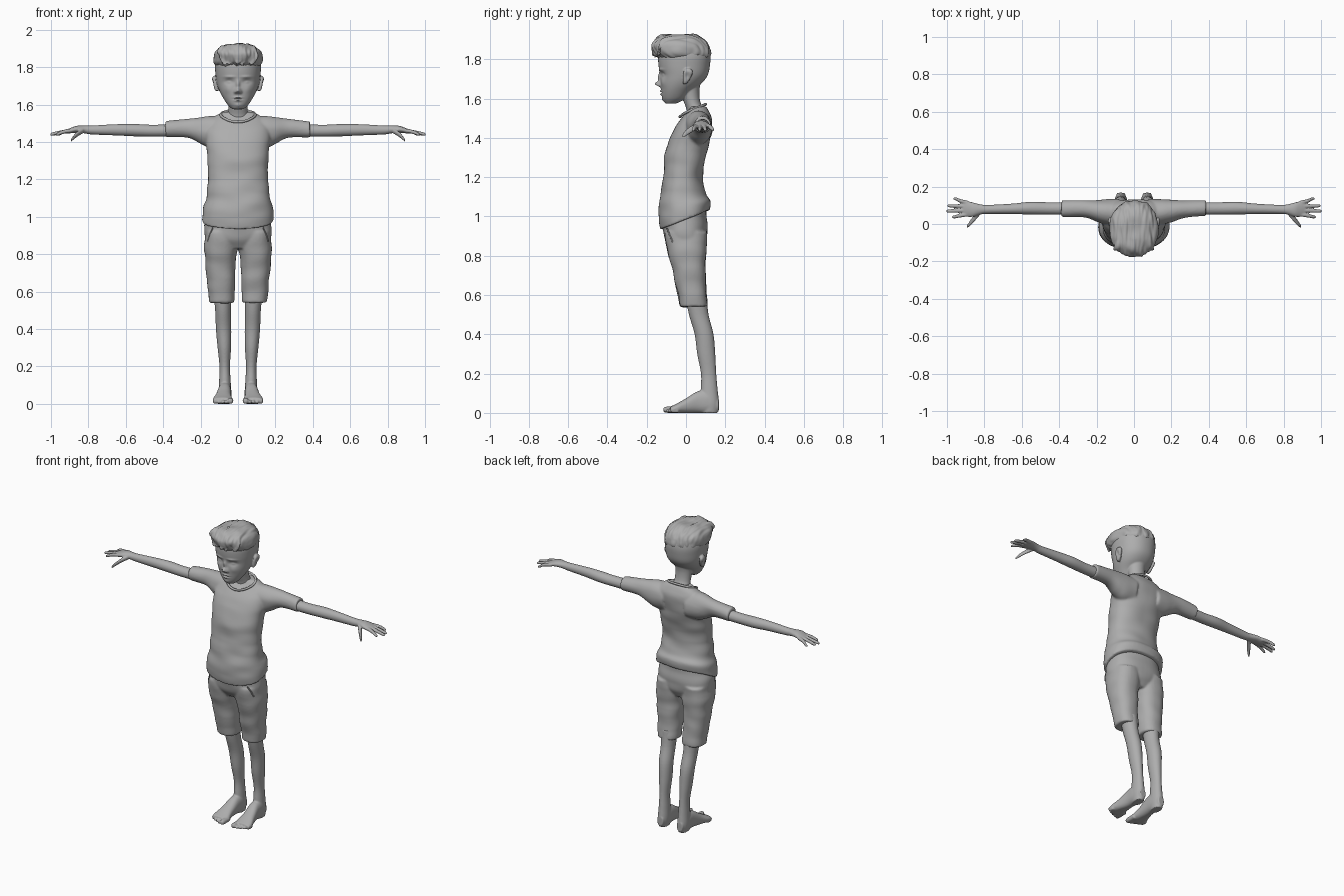
import bpy, bmesh, math
from mathutils import Vector, noise

if "Cube" in bpy.data.objects:
    bpy.data.objects.remove(bpy.data.objects["Cube"])

grey = bpy.data.materials.new("plain grey")
grey.use_nodes = True
COLOUR = (0.42, 0.42, 0.42, 1)
grey.diffuse_color = COLOUR
grey.node_tree.nodes["Principled BSDF"].inputs["Base Color"].default_value = COLOUR


def blend(a, b, c, d, t):
    """Smooth curve from b to c, guided by the neighbours a and d."""
    m, n = (c - a) / 2, (d - b) / 2
    return (b + t * (m + t * (3 * (c - b) - 2 * m - n + t * (2 * (b - c) + m + n))))


def tube(bm, axis, sections, side=1, power=2.0, sides=32, steps=5):
    """Loft of rings: each section is place on axis, two centres, two radii."""
    last = len(sections) - 1
    dense = []
    for i in range(last):
        quad = [sections[max(0, min(last, k))] for k in range(i - 1, i + 3)]
        for s in range(steps):
            dense.append([blend(*vals, s / steps) for vals in zip(*quad)])
    dense.append(sections[-1])
    rings = []
    for place, c1, c2, r1, r2 in dense:
        ring = []
        for k in range(sides):
            a = math.tau * k / sides
            ca, sa = math.cos(a), math.sin(a)
            u = c1 + r1 * math.copysign(abs(ca) ** (2 / power), ca)
            v = c2 + r2 * math.copysign(abs(sa) ** (2 / power), sa)
            x, y, z = {"x": (place, u, v), "y": (u, place, v), "z": (u, v, place)}[axis]
            ring.append(bm.verts.new((side * x, y, max(z, 0))))
        rings.append(ring)
    for lo, hi in zip(rings, rings[1:]):
        for k in range(sides):
            n = (k + 1) % sides
            bm.faces.new((lo[k], lo[n], hi[n], hi[k]))
    bm.faces.new(rings[0][::-1])
    bm.faces.new(rings[-1])


def finish(name, bm, voxel, sculpt=None, smooth=4):
    """Fuse the lofts into one skin, smooth it, then sculpt detail on it."""
    bmesh.ops.recalc_face_normals(bm, faces=bm.faces)
    mesh = bpy.data.meshes.new(name)
    bm.to_mesh(mesh)
    bm.free()
    obj = bpy.data.objects.new(name, mesh)
    bpy.context.collection.objects.link(obj)
    remesh = obj.modifiers.new("fuse", "REMESH")
    remesh.mode = "VOXEL"
    remesh.voxel_size = voxel
    soft = obj.modifiers.new("soften", "SMOOTH")
    soft.iterations = smooth
    graph = bpy.context.evaluated_depsgraph_get()
    obj_mesh = bpy.data.meshes.new_from_object(obj.evaluated_get(graph))
    obj.modifiers.clear()
    obj.data = obj_mesh
    if sculpt:
        normals = [v.normal.copy() for v in obj_mesh.vertices]
        for v, n in zip(obj_mesh.vertices, normals):
            v.co = sculpt(v.co.copy(), n)
    dress(obj)


def dress(obj):
    obj.data.materials.clear()
    obj.data.materials.append(grey)
    bpy.ops.object.select_all(action="DESELECT")
    obj.select_set(True)
    bpy.context.view_layer.objects.active = obj
    bpy.ops.object.shade_smooth_by_angle(angle=math.radians(50))


def cord(name, points, radius, closed):
    """Thin round seam along a path, turned into a mesh."""
    curve = bpy.data.curves.new(name, "CURVE")
    curve.dimensions = "3D"
    curve.bevel_depth = radius
    curve.bevel_resolution = 2
    line = curve.splines.new("POLY")
    line.points.add(len(points) - 1)
    for p, co in zip(line.points, points):
        p.co = (*co, 1)
    line.use_cyclic_u = closed
    obj = bpy.data.objects.new(name, curve)
    bpy.context.collection.objects.link(obj)
    bpy.context.view_layer.objects.active = obj
    obj.select_set(True)
    bpy.ops.object.convert(target="MESH")
    dress(bpy.context.view_layer.objects.active)


def folds(size):
    def sculpt(co, n):
        wave = noise.noise(Vector((co.x * 7, co.y * 7, co.z * 15)))
        return co + n * wave * size
    return sculpt


# Shirt: torso and sleeves, with the hem higher at the back
bm = bmesh.new()
tube(bm, "z", [(.985, 0, -.005, .19, .125), (1.05, 0, -.008, .186, .132),
               (1.1, 0, -.016, .172, .118), (1.2, 0, -.015, .16, .1),
               (1.3, 0, -.005, .162, .105), (1.38, 0, .014, .17, .104),
               (1.45, 0, .035, .175, .095), (1.5, 0, .055, .16, .075),
               (1.535, 0, .062, .125, .055), (1.56, 0, .062, .08, .042)], power=2.3, sides=64)
for v in bm.verts:
    if v.co.z < 1.15:
        v.co.z += (1.15 - v.co.z) / .165 * .4 * v.co.y
for side in (1, -1):
    tube(bm, "x", [(.08, .06, 1.45, .075, .085), (.15, .065, 1.452, .068, .086),
                   (.2, .07, 1.46, .06, .072), (.27, .08, 1.473, .046, .05),
                   (.385, .083, 1.467, .043, .042)], side)
finish("shirt", bm, .0065, folds(.006), 5)

# Collar seam around the neck opening
cord("collar", [(.092 * math.cos(a), .035 + .066 * math.sin(a),
                 1.545 + .026 * math.sin(a) - .012 * max(0, -math.sin(a)) ** 3)
                for a in [math.tau * k / 48 for k in range(48)]], .007, True)

# Shorts: hips and two loose legs
bm = bmesh.new()
tube(bm, "z", [(.83, 0, 0, .12, .075), (.88, 0, -.002, .177, .105),
               (.95, 0, -.005, .178, .115), (1.04, 0, -.01, .165, .112)], power=2.3, sides=48)
for side in (1, -1):
    tube(bm, "z", [(.54, .088, .04, .067, .07), (.57, .089, .037, .069, .072),
                   (.65, .091, .025, .074, .077), (.75, .094, .012, .081, .088),
                   (.85, .091, .002, .089, .104), (.92, .088, 0, .088, .108)], side, 2.3)
finish("shorts", bm, .0065, folds(.006))
for side, word in ((1, "left"), (-1, "right")):
    cord(word + "_pocket_seam", [(side * x, y, z) for x, y, z in
         ((.135, -.098, .94), (.15, -.085, .91), (.162, -.068, .87))], .004, False)

for side, word in ((1, "left"), (-1, "right")):
    # Leg with bare foot and toes
    bm = bmesh.new()
    tube(bm, "z", [(0, .07, .12, .028, .042), (.05, .07, .12, .034, .048),
                   (.12, .07, .118, .031, .043), (.2, .071, .115, .028, .039),
                   (.3, .073, .103, .036, .046), (.4, .077, .092, .041, .048),
                   (.5, .08, .065, .042, .05), (.6, .083, .05, .05, .055)], side)
    tube(bm, "y", [(.167, .07, .04, .02, .03), (.12, .07, .055, .034, .058),
                   (.06, .072, .055, .036, .055), (0, .078, .036, .042, .038),
                   (-.05, .082, .022, .053, .024), (-.08, .082, .017, .05, .015)], side, 2.3)
    for k, tip in enumerate((-.115, -.108, -.1, -.09, -.078)):
        x, r = .041 + .0205 * k, .016 if k == 0 else .0105
        tube(bm, "y", [(-.04, x, r, r, r), (tip + .015, x, r, r, r),
                       (tip, x, r, r * .6, r * .6)], side, sides=16)
    finish(word + "_leg", bm, .0045)

    # Arm, palm, fingers and thumb
    bm = bmesh.new()
    tube(bm, "x", [(.3, .083, 1.463, .035, .034), (.45, .083, 1.46, .033, .032),
                   (.55, .085, 1.463, .034, .033), (.65, .081, 1.465, .028, .03),
                   (.78, .078, 1.464, .024, .024), (.82, .078, 1.467, .027, .021),
                   (.86, .077, 1.468, .038, .019), (.89, .08, 1.462, .042, .015),
                   (.915, .084, 1.456, .038, .011)], side)
    for root, tip, reach in ((.052, .038, .973), (.074, .069, 1.004),
                             (.094, .097, .997), (.113, .135, .965)):
        tube(bm, "x", [(.885, root, 1.462, .011, .011),
                       (.93, (root + tip) / 2, 1.455, .0105, .0105),
                       (reach - .012, tip, 1.443, .009, .009),
                       (reach, tip, 1.439, .005, .005)], side, sides=16)
    tube(bm, "x", [(.825, .062, 1.462, .016, .014), (.855, .03, 1.445, .018, .014),
                   (.878, .002, 1.425, .014, .012), (.893, -.014, 1.408, .008, .008)],
         side, sides=16)
    finish(word + "_arm", bm, .004)

# Face relief: x, z, width, height, push forward (paired when x is not zero)
RELIEF = [(0, 1.675, .014, .013, .028), (0, 1.708, .01, .022, .013),
          (.014, 1.667, .008, .008, .009), (.048, 1.722, .022, .013, -.012),
          (.048, 1.72, .014, .008, .007), (.045, 1.748, .028, .007, .005),
          (0, 1.638, .02, .005, .007), (0, 1.622, .016, .006, .008),
          (0, 1.63, .022, .003, -.004), (0, 1.595, .016, .012, .005),
          (.055, 1.68, .02, .02, .004)]


def face(co, n):
    if co.y < -.04 and co.z > 1.57:
        push = sum(d * math.exp(-((abs(co.x) - x) / w) ** 2 - ((co.z - z) / h) ** 2)
                   for x, z, w, h, d in RELIEF)
        co.y -= push * min(1, (-.04 - co.y) / .03)
    # Hollow of each ear
    if abs(co.x) > .12 and abs(n.x) > .4 and -.03 < co.y < .05:
        hollow = math.exp(-((co.y - .006) / .012) ** 2 - ((co.z - 1.715) / .02) ** 2)
        co.x -= math.copysign(.008 * hollow, co.x)
    return co


# Head with neck and ears
bm = bmesh.new()
tube(bm, "z", [(1.575, 0, -.077, .03, .028), (1.6, 0, -.061, .056, .058),
               (1.64, 0, -.046, .082, .08), (1.68, 0, -.024, .102, .106),
               (1.72, 0, -.01, .114, .121), (1.77, 0, -.009, .121, .131),
               (1.82, 0, -.008, .123, .132), (1.87, 0, -.005, .108, .115),
               (1.905, 0, -.005, .07, .075), (1.915, 0, -.005, .03, .03)], power=2.15, sides=64)
tube(bm, "z", [(1.49, 0, .06, .068, .05), (1.54, 0, .05, .056, .046),
               (1.58, 0, .032, .05, .042), (1.64, 0, .018, .053, .05),
               (1.7, 0, .02, .06, .06)])
for side in (1, -1):
    tube(bm, "z", [(1.673, .112, -.008, .008, .007), (1.685, .117, -.002, .011, .014),
                   (1.715, .124, .006, .013, .023), (1.738, .128, .011, .012, .024),
                   (1.754, .124, .01, .007, .012)], side, sides=24)
finish("head", bm, .004, face)


# Hair: swept-back crop with combed grooves
def comb(co, n):
    strands = noise.noise(Vector((co.x * 65, co.y * 13, co.z * 22)))
    clumps = noise.noise(Vector((co.x * 22, co.y * 12, co.z * 14 + 5)))
    return co + n * (strands * .006 + clumps * .008)


bm = bmesh.new()
tube(bm, "z", [(1.805, 0, -.012, .116, .124), (1.83, 0, -.02, .13, .143),
               (1.87, 0, -.03, .127, .147), (1.9, 0, -.032, .106, .127),
               (1.92, 0, -.04, .07, .09), (1.926, 0, -.04, .03, .045)], power=2.15, sides=64)
# Locks rolled over the brow
for k in range(9):
    x = (k - 4) * .022
    drop = .012 * (k % 3) + abs(x) * .15
    tube(bm, "y", [(-.168 + abs(x) * .35, x * 1.1, 1.845 - drop, .012, .018),
                   (-.13, x, 1.892 - drop / 2, .016, .018),
                   (-.06, x * .8, 1.912 - abs(x) * .15, .014, .014),
                   (.02, x * .7, 1.905 - abs(x) * .15, .008, .008)], sides=16)
finish("hair", bm, .0045, comb, 2)
